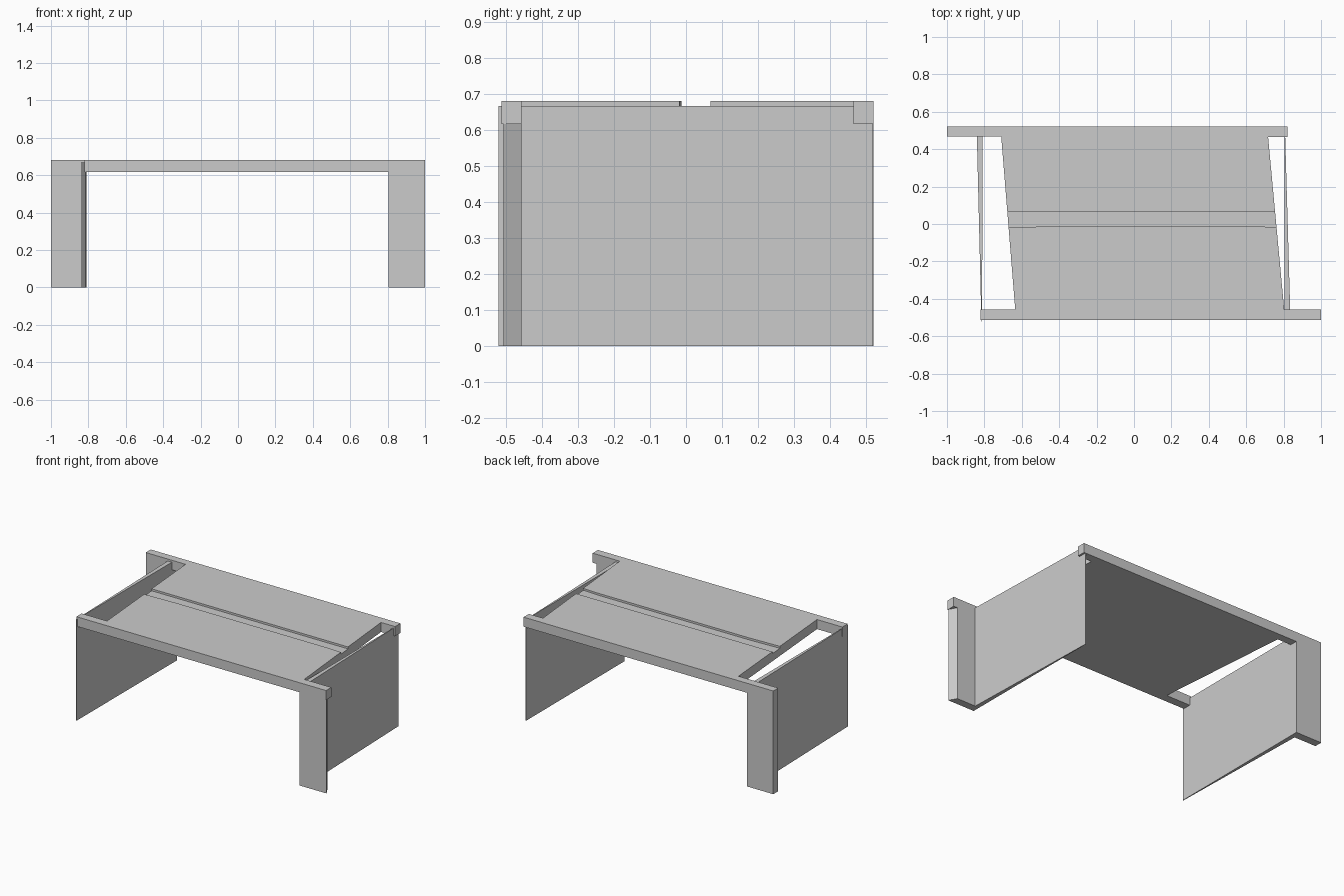
import bpy, bmesh

if "Cube" in bpy.data.objects:
    bpy.data.objects.remove(bpy.data.objects["Cube"])


def prism(name, outline, z0, z1):
    """Extrude a plan outline (x, y) upward from z0 to z1."""
    bm = bmesh.new()
    face = bm.faces.new([bm.verts.new((x, y, z0)) for x, y in outline])
    ext = bmesh.ops.extrude_face_region(bm, geom=[face])
    top = [v for v in ext["geom"] if isinstance(v, bmesh.types.BMVert)]
    bmesh.ops.translate(bm, verts=top, vec=(0, 0, z1 - z0))
    bmesh.ops.recalc_face_normals(bm, faces=bm.faces)
    mesh = bpy.data.meshes.new(name)
    bm.to_mesh(mesh)
    bm.free()
    obj = bpy.data.objects.new(name, mesh)
    bpy.context.collection.objects.link(obj)
    return obj


UNDER, GROOVE, TOP = 0.617, 0.667, 0.68

# Table top: slanted slab with an overhanging beam at front and back
table_top = prism("table_top", [
    (-0.82, -0.512), (1.0, -0.512), (1.0, -0.457), (0.803, -0.457),
    (0.717, 0.465), (0.82, 0.465), (0.82, 0.52), (-1.0, 0.52),
    (-1.0, 0.468), (-0.71, 0.468), (-0.635, -0.457), (-0.82, -0.457),
], UNDER, TOP)

# Shallow lengthwise groove across the slab
cutter = prism("groove_cutter", [
    (-0.78, -0.02), (-0.67, -0.02), (-0.45, -0.012), (0.65, -0.012),
    (0.76, -0.018), (0.9, -0.018), (0.9, 0.068), (-0.78, 0.068),
], GROOVE, TOP + 0.1)
cutter.hide_render = True
cutter.hide_set(True)
groove = table_top.modifiers.new("groove", 'BOOLEAN')
groove.operation = 'DIFFERENCE'
groove.solver = 'EXACT'
groove.object = cutter

# Legs at opposite corners, the front one with a slanted end
prism("front_leg", [(0.805, -0.507), (1.0, -0.507), (0.972, -0.457), (0.805, -0.457)], 0, UNDER)
prism("back_leg", [(-1.0, 0.468), (-0.81, 0.468), (-0.81, 0.52), (-1.0, 0.52)], 0, UNDER)

# Side panels, each tapering to a thin edge
prism("right_panel", [(0.805, -0.457), (0.835, -0.457), (0.807, 0.517), (0.804, 0.517)], 0, GROOVE)
prism("left_panel", [(-0.81, 0.468), (-0.84, 0.468), (-0.816, -0.52), (-0.812, -0.52)], 0, GROOVE)
